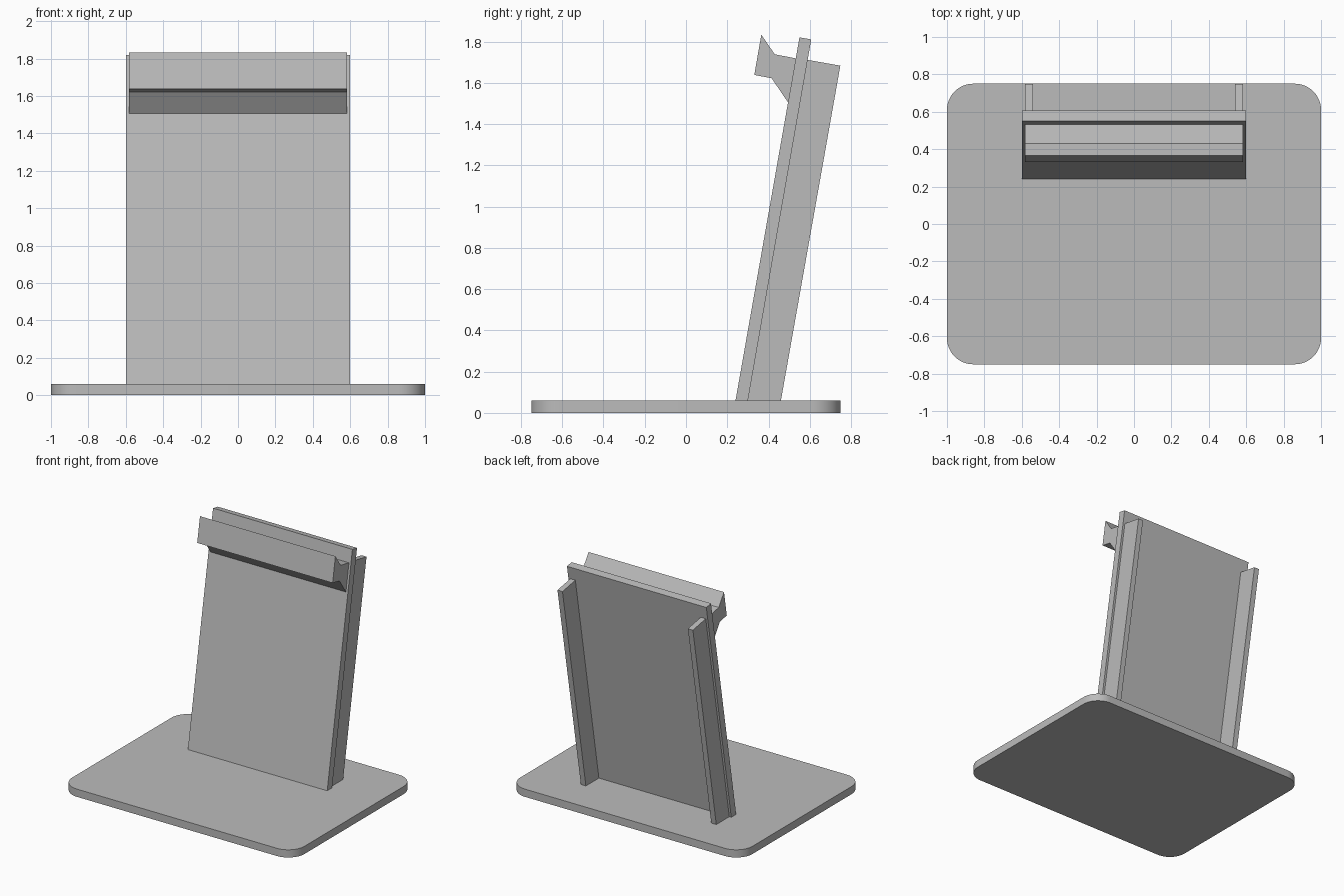
import bpy, bmesh, math
from mathutils import Vector

cube = bpy.data.objects.get("Cube")
if cube:
    bpy.data.objects.remove(cube, do_unlink=True)


def material(name, value):
    mat = bpy.data.materials.new(name)
    mat.use_nodes = True
    color = (value, value, value, 1)
    mat.diffuse_color = color
    mat.node_tree.nodes["Principled BSDF"].inputs["Base Color"].default_value = color
    return mat


GREY = material("light grey", 0.5)


def prism(name, outline, shift):
    """Extrude a flat outline along the shift vector."""
    bm = bmesh.new()
    face = bm.faces.new([bm.verts.new(p) for p in outline])
    new = bmesh.ops.extrude_face_region(bm, geom=[face])["geom"]
    bmesh.ops.translate(bm, vec=shift,
                        verts=[v for v in new if isinstance(v, bmesh.types.BMVert)])
    bmesh.ops.recalc_face_normals(bm, faces=bm.faces)
    mesh = bpy.data.meshes.new(name)
    bm.to_mesh(mesh)
    bm.free()
    mesh.materials.append(GREY)
    obj = bpy.data.objects.new(name, mesh)
    bpy.context.collection.objects.link(obj)
    return obj


def side_part(name, x0, x1, profile):
    return prism(name, [(x0, y, z) for y, z in profile], Vector((x1 - x0, 0, 0)))


# Base plate with rounded corners
RADIUS, STEPS = 0.14, 12
corners = []
for i, (sx, sy) in enumerate([(1, 1), (-1, 1), (-1, -1), (1, -1)]):
    for k in range(STEPS + 1):
        a = math.pi / 2 * (i + k / STEPS)
        corners.append((sx * (1 - RADIUS) + RADIUS * math.cos(a),
                        sy * (0.75 - RADIUS) + RADIUS * math.sin(a), 0))
base = prism("base_plate", corners, Vector((0, 0, 0.06)))
bpy.context.view_layer.objects.active = base
base.select_set(True)
bpy.ops.object.shade_smooth_by_angle(angle=math.radians(30))
base.select_set(False)

# Leaning back panel
side_part("back_panel", -0.6, 0.6,
          [(0.24, 0.06), (0.30, 0.06), (0.607, 1.81), (0.55, 1.82)])

# Rear stiffening ribs
for name, x in (("left_rib", 0.54), ("right_rib", -0.583)):
    side_part(name, x, x + 0.043,
              [(0.30, 0.06), (0.46, 0.06), (0.748, 1.683), (0.589, 1.711)])

# Hook rail across the top of the panel
side_part("hook_rail", -0.583, 0.583,
          [(0.365, 1.833), (0.43, 1.738), (0.533, 1.718),
           (0.496, 1.503), (0.415, 1.622), (0.331, 1.638)])
